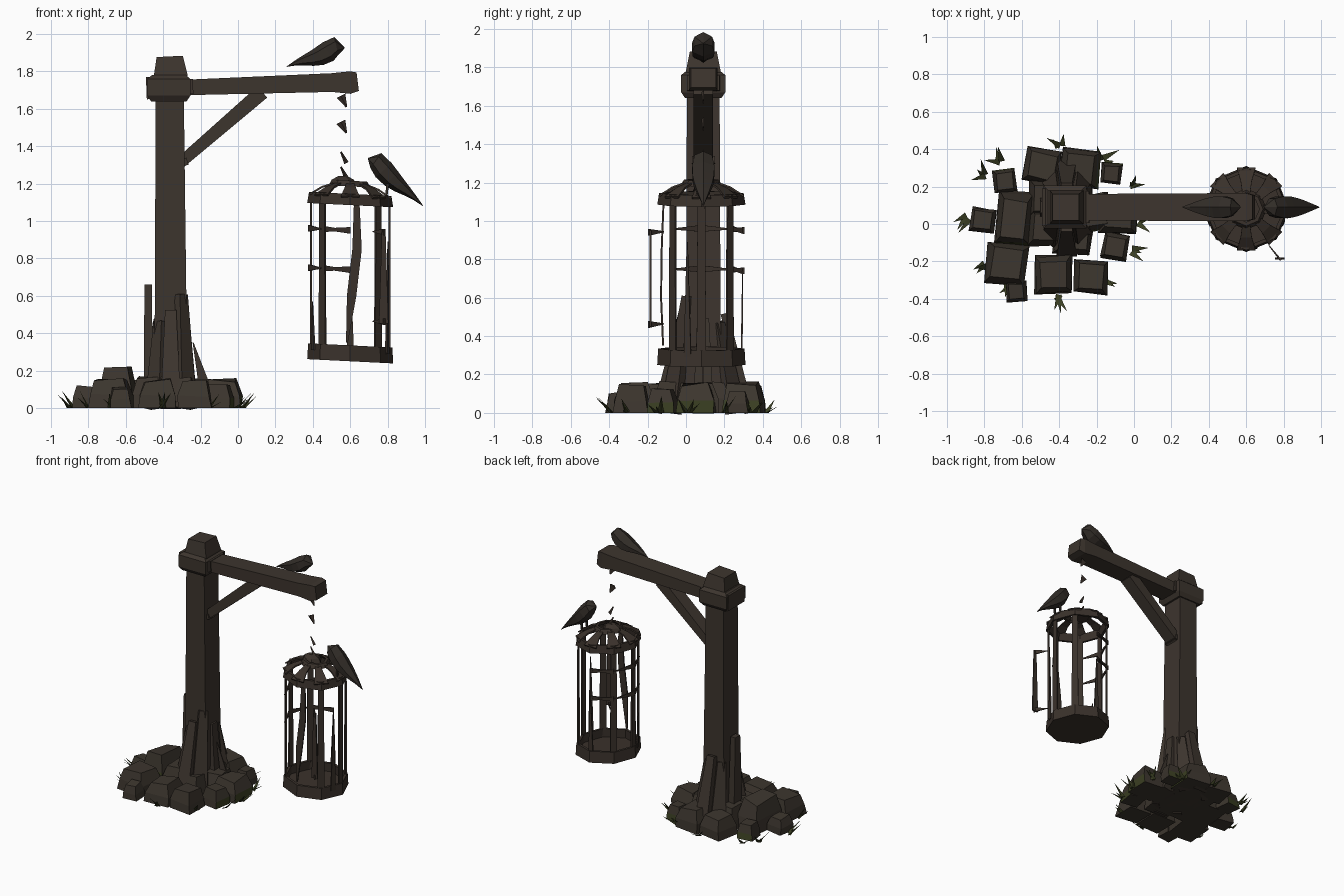
import bpy, bmesh, math, random
from mathutils import Vector, Matrix

random.seed(4)
if "Cube" in bpy.data.objects:
    bpy.data.objects.remove(bpy.data.objects["Cube"])


def material(name, red, green, blue):
    mat = bpy.data.materials.new(name)
    mat.use_nodes = True
    mat.diffuse_color = (red, green, blue, 1)
    shader = mat.node_tree.nodes["Principled BSDF"]
    shader.inputs["Base Color"].default_value = mat.diffuse_color
    shader.inputs["Roughness"].default_value = 0.9
    return mat


WOOD = material("dark wood", 0.046, 0.035, 0.027)
STONE = material("brown stone", 0.045, 0.036, 0.027)
IRON = material("rusted iron", 0.042, 0.031, 0.024)
FEATHER = material("dark feather", 0.032, 0.026, 0.021)
MOSS = material("dry moss", 0.045, 0.052, 0.017)

MIDDLE = 0.09
POST = Vector((-0.36, MIDDLE, 0))
HEAP = Vector((-0.43, 0.02, 0))
CAGE = Vector((0.6, 0.08, 0))


def at(x, z):
    """A point in the plane shared by the post, the beam and the cage."""
    return Vector((x, MIDDLE, z))


def around(centre, degrees, radius, z, depth=None):
    """A point on a circle, or on an ellipse when depth is given."""
    angle = math.radians(degrees)
    across = radius if depth is None else depth
    return centre + Vector((radius * math.cos(angle), across * math.sin(angle), z))


def radial(degrees):
    return around(Vector(), degrees, 1, 0)


def finish(name, bm, *mats):
    bmesh.ops.recalc_face_normals(bm, faces=bm.faces)
    mesh = bpy.data.meshes.new(name)
    bm.to_mesh(mesh)
    bm.free()
    for mat in mats:
        mesh.materials.append(mat)
    ob = bpy.data.objects.new(name, mesh)
    bpy.context.collection.objects.link(ob)
    return ob


def skin(name, rings, *mats, closed=False):
    """Join rings of points with quads, capping both ends unless closed."""
    bm = bmesh.new()
    rings = [[bm.verts.new(point) for point in ring] for ring in rings]
    pairs = list(zip(rings, rings[1:]))
    if closed:
        pairs.append((rings[-1], rings[0]))
    else:
        bm.faces.new(rings[0])
        bm.faces.new(rings[-1])
    for low, high in pairs:
        for i in range(len(low)):
            bm.faces.new((low[i - 1], low[i], high[i], high[i - 1]))
    return finish(name, bm, *mats)


def loft(name, spine, mat, sides=4, ref=(0, 1, 0)):
    """Spine entries are (point, width along ref, width across it)."""
    points = [entry[0] for entry in spine]
    ref = Vector(ref)
    reach = math.sqrt(0.5) if sides == 4 else 0.5
    rings = []
    for i, (point, width, height) in enumerate(spine):
        along = (points[min(i + 1, len(points) - 1)] - points[max(i - 1, 0)]).normalized()
        u = (ref - along * ref.dot(along)).normalized() * width * reach
        v = along.cross(u.normalized()) * height * reach
        angles = [math.tau * (side + 0.5) / sides for side in range(sides)]
        rings.append([point + u * math.cos(a) + v * math.sin(a) for a in angles])
    skin(name, rings, mat)


# Post, cap, collar, beam and brace
loft("post", [(at(-0.36, 0), 0.21, 0.2), (at(-0.36, 0.5), 0.18, 0.17), (at(-0.365, 1.7), 0.17, 0.15)], WOOD)
loft("post_cap", [(at(-0.36, 1.7), 0.18, 0.18), (at(-0.36, 1.78), 0.18, 0.18), (at(-0.365, 1.88), 0.14, 0.14)], WOOD)
loft("collar", [(at(-0.37, z), width, width) for z, width in ((1.64, 0.19), (1.67, 0.23), (1.76, 0.23), (1.78, 0.18))], WOOD)
loft("collar_block", [(at(-0.49, 1.71), 0.2, 0.12), (at(-0.24, 1.72), 0.17, 0.08)], WOOD)
loft("beam", [(at(-0.4, 1.71), 0.14, 0.08), (at(0.5, 1.74), 0.15, 0.1),
              (at(0.6, 1.74), 0.15, 0.12), (at(0.64, 1.745), 0.13, 0.1)], WOOD)
loft("brace", [(at(-0.31, 1.31), 0.1, 0.06), (at(0.13, 1.69), 0.1, 0.08)], WOOD)
loft("brace_foot", [(at(-0.33, 1.3), 0.12, 0.03), (at(-0.27, 1.32), 0.12, 0.04)], WOOD)

# Support planks leaning on the front and back of the post, the tallest on its right
for turn in range(0, 360, 45):
    tall = 0.66 if turn == 180 else random.uniform(0.45, 0.62)
    loft("support_plank", [(around(POST, turn, 0.12, 0, depth=0.24), 0.05, 0.11),
                           (around(POST, turn, 0.12 if turn == 180 else 0.08, tall, depth=0.11), 0.04, 0.06)],
         WOOD, ref=radial(turn))
loft("splinter", [(at(-0.18, 0.12), 0.01, 0.06), (at(-0.24, 0.35), 0.005, 0.005)], WOOD)


# Rocks heaped round the foot, some with a mossy lower face
def rock(x, y, width, depth, height):
    def jitter():
        return random.uniform(0.92, 1.08)

    turn = Matrix.Rotation(random.uniform(-0.2, 0.2), 3, "Z")
    corners = ((-1, -1), (1, -1), (1, 1), (-1, 1))
    rings = []
    for level, scale in ((0, 1), (0.45, 0.95), (1, 0.7)):
        rings.append([Vector((x, y, 0)) + turn @ Vector((cx * width * scale * jitter() / 2,
                      cy * depth * scale * jitter() / 2, height * level * jitter())) for cx, cy in corners])
    ob = skin("rock", rings, STONE, MOSS)
    for face in ob.data.polygons:
        low = face.center.z < height * 0.4 and abs(face.normal.z) < 0.5
        face.material_index = int(low and random.random() < 0.12)


outer = ((-0.69, 0.23, 0.12), (-0.49, 0.31, 0.19), (-0.29, 0.3, 0.21), (-0.12, 0.27, 0.11), (-0.81, 0.02, 0.13),
         (-0.68, -0.21, 0.22), (-0.63, -0.36, 0.11), (-0.43, -0.27, 0.2), (-0.23, -0.28, 0.18), (-0.1, -0.12, 0.14))
for x, y, size in outer:
    rock(x, y, size, size, 0.05 + size / 2)
rock(-0.64, 0.03, 0.18, 0.28, 0.21)
rock(-0.08, 0.05, 0.2, 0.2, 0.15)
for turn in range(0, 360, 72):
    spot = around(POST, turn, 0.13, 0)
    rock(spot.x, spot.y - 0.03, 0.2, 0.2, 0.16)

# Tufts of dry grass fanning out from the edge of the heap
bm = bmesh.new()
for turn in range(0, 360, 30):
    middle = around(HEAP, turn + random.uniform(-9, 9), 0.46, 0, depth=0.4)
    for blade in range(3):
        way = radial(turn + random.uniform(-60, 60))
        side = way.cross(Vector((0, 0, 0.018)))
        base = middle + side * random.uniform(-1, 1)
        tip = base + way * random.uniform(0.05, 0.1) + Vector((0, 0, random.uniform(0.03, 0.1)))
        left, right, front, top = [bm.verts.new(p) for p in (base - side, base + side, base + way * 0.01, tip)]
        for face in ((left, right, front), (left, top, right), (right, top, front), (front, top, left)):
            bm.faces.new(face)
finish("grass_tufts", bm, MOSS)


# Hanging cage, tilted slightly down towards its free side
def caged(degrees, radius, z):
    point = around(CAGE, degrees, radius, z)
    point.z -= 0.05 * (point.x - CAGE.x)
    return point


def hoop(name, low_radius, low, high_radius, high):
    wall = 0.02
    profile = ((low_radius, low), (high_radius, high), (high_radius - wall, high), (low_radius - wall, low))
    skin(name, [[caged(turn, r, z) for r, z in profile] for turn in range(0, 360, 45)], IRON, closed=True)


hoop("floor_rim", 0.23, 0.25, 0.225, 0.335)
hoop("upper_rim", 0.23, 1.085, 0.22, 1.145)
hoop("roof_hoop", 0.11, 1.185, 0.09, 1.215)
skin("cage_floor", [[caged(turn, 0.22, z) for turn in range(0, 360, 45)] for z in (0.25, 0.27)], IRON)

for turn in range(0, 360, 45):
    loft("roof_rib", [(caged(turn, 0.22, 1.13), 0.1, 0.01), (caged(turn, 0.15, 1.175), 0.06, 0.01),
                      (caged(turn, 0.08, 1.2), 0.04, 0.01)], IRON, ref=radial(turn + 90))
    if turn not in (90, 270):
        loft("cage_bar", [(caged(turn, 0.21, 0.26), 0.01, 0.05), (caged(turn, 0.21, 1.12), 0.01, 0.04)],
             IRON, ref=radial(turn))
loft("bent_bar", [(caged(265, 0.2, 0.35), 0.01, 0.01), (caged(272, 0.21, 0.6), 0.01, 0.05),
                  (caged(280, 0.21, 0.85), 0.01, 0.05), (caged(280, 0.2, 1.1), 0.01, 0.03)], IRON)

# Bar stubs standing on the floor and torn remains of two hoops
for turn, top in ((90, 0.74), (200, 0.56), (340, 0.9)):
    loft("bar_stub", [(caged(turn, 0.21, 0.3), 0.01, 0.04), (caged(turn, 0.215, top), 0.005, 0.005)],
         IRON, ref=radial(turn))
for z in (0.74, 0.95):
    for start, end in ((90, 135), (135, 95), (180, 135), (180, 225)):
        loft("torn_hoop", [(caged(start, 0.22, z), 0.01, 0.035), (caged(end, 0.22, z), 0.005, 0.005)],
             IRON, ref=radial((start + end) / 2))

# Bar broken out of the cage, with the hoop ends still on it
loft("broken_bar", [(caged(304, 0.32, z), 0.01, width) for z, width in ((0.46, 0.05), (0.96, 0.02))], IRON)
for z in (0.47, 0.95):
    loft("broken_hoop", [(caged(304, 0.33, z), 0.01, 0.035), (caged(302, 0.23, z), 0.005, 0.005)], IRON)

# Hanger knot on the roof and loose chain links
loft("hanger", [(at(0.56, 1.19), 0.15, 0.15), (at(0.56, 1.22), 0.1, 0.12), (at(0.56, 1.24), 0.04, 0.05)], IRON, sides=6)
for i, z in enumerate((1.61, 1.47, 1.31, 1.23)):
    ends = [(0.02, 0.06), (0.005, 0.01)] if i < 2 else [(0.005, 0.01), (0.02, 0.03)]
    loft("chain_link", [(at(0.55, z + 0.06), *ends[0]), (at(0.58, z), *ends[1])], IRON, sides=3)


# Birds, swelling from the beak to the chest and thinning to the tail
def bird(name, beak, tail):
    spine = []
    steps = 7
    for i in range(steps + 1):
        t = i / steps
        girth = 0.005 + 0.13 * math.sin(math.pi * t ** 0.65)
        lift = 0.03 * max(0, math.sin(math.tau * t * 1.5)) * (1 - t)
        spine.append((beak.lerp(tail, t) + Vector((0, 0, lift)), girth, girth * (1 - t / 2)))
    loft(name, spine, FEATHER, sides=6)


bird("beam_bird", at(0.57, 1.925), at(0.26, 1.825))
bird("cage_bird", at(0.695, 1.335), at(0.99, 1.08))
for side in (-1, 1):
    sideways = Vector((0, 0.03 * side, 0))
    loft("bird_leg", [(at(0.79, 1.1) + sideways, 0.01, 0.01), (at(0.8, 1.2) + sideways, 0.015, 0.015)], FEATHER)
